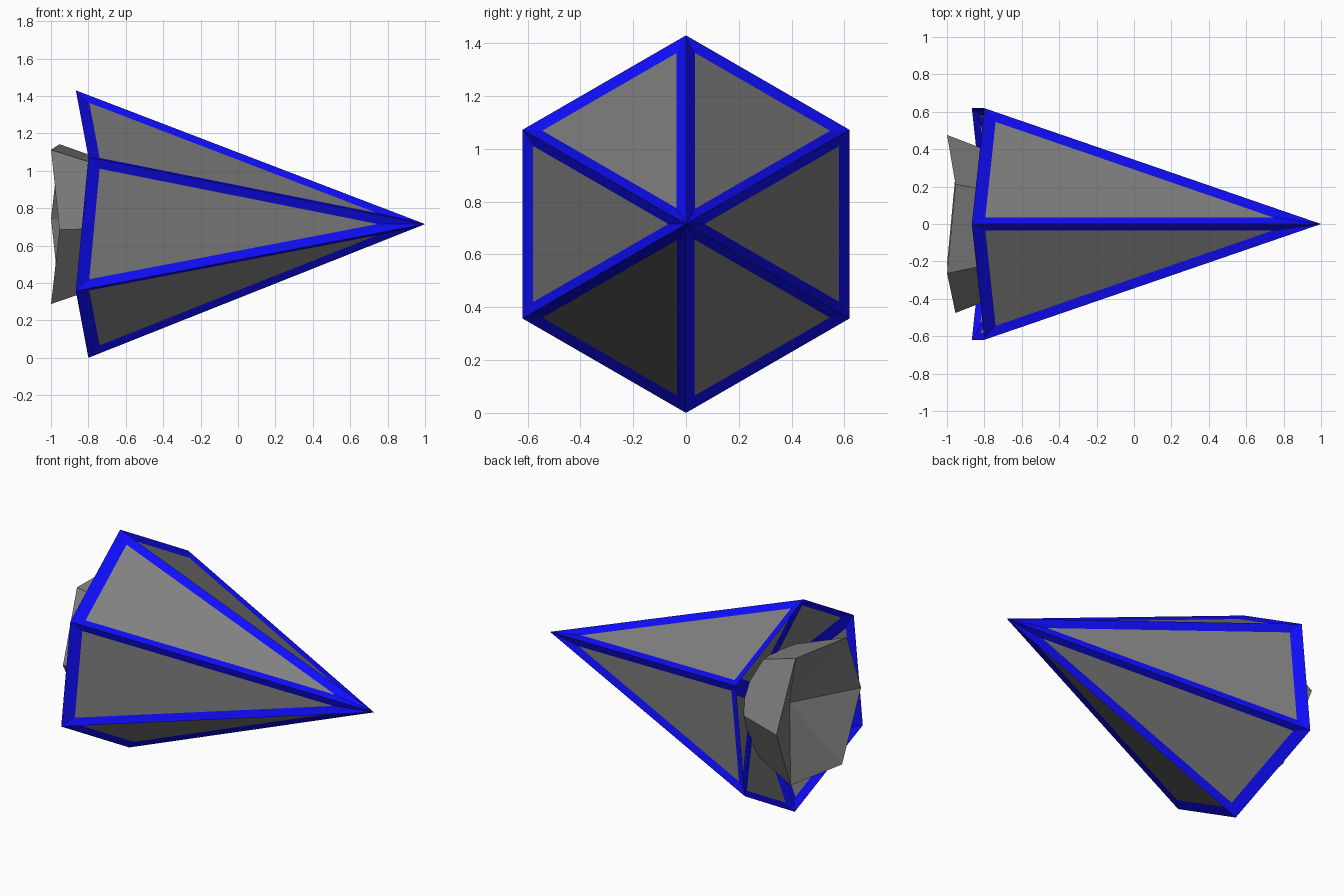
import bpy, bmesh
from math import radians, cos, sin
from mathutils import Vector

if "Cube" in bpy.data.objects:
    bpy.data.objects.remove(bpy.data.objects["Cube"])

CZ = 0.715          # height of the long axis
RECESS = 0.017      # panels sit slightly below the frame edges


def crystal_faces(tip, size, turn):
    """Triangles (hub, a, b) of a six-sided spike with zigzag rim and sunken rear."""
    apex = Vector((tip, 0, CZ))
    pit = Vector((tip - 1.51 * size, 0, CZ))
    rim = []
    for i in range(6):
        a = radians(30 + 60 * i + turn)
        depth = (1.8 if i % 2 == 0 else 1.867) * size
        r = 0.715 * size
        rim.append(Vector((tip - depth, r * cos(a), CZ + r * sin(a))))
    tris = []
    for i in range(6):
        a, b = rim[i], rim[(i + 1) % 6]
        tris += [(apex, a, b), (pit, b, a)]
    return tris


def inset(hub, a, b, rim_width):
    """Smaller, sunken copy of a triangle: wide margin at the rim, narrow at spokes."""
    n = (a - hub).cross(b - hub)
    wr = rim_width * (b - a).length / n.length
    ws = 0.048 * (a - hub).length / n.length
    drop = n.normalized() * RECESS
    return (hub * (1 - 2 * ws) + (a + b) * ws - drop,
            a * (1 - wr - ws) + hub * wr + b * ws - drop,
            b * (1 - wr - ws) + hub * wr + a * ws - drop)


def make(name, polys, mat):
    bm = bmesh.new()
    for p in polys:
        bm.faces.new([bm.verts.new(v) for v in p])
    bmesh.ops.remove_doubles(bm, verts=bm.verts[:], dist=1e-5)
    mesh = bpy.data.meshes.new(name)
    bm.to_mesh(mesh)
    bm.free()
    mesh.materials.append(mat)
    ob = bpy.data.objects.new(name, mesh)
    bpy.context.collection.objects.link(ob)


def material(name, color):
    m = bpy.data.materials.new(name)
    m.diffuse_color = (*color, 1.0)
    m.use_nodes = True
    m.node_tree.nodes["Principled BSDF"].inputs["Base Color"].default_value = m.diffuse_color
    return m


blue = material("blue", (0.005, 0.004, 1.0))
grey = material("dark_grey", (0.22, 0.22, 0.22))

# Outer spike: bevelled blue frame around sunken grey panels
frame, panels = [], []
for k, tri in enumerate(crystal_faces(1.0, 1.0, 0)):
    small = inset(*tri, 0.075 if k % 2 == 0 else 0.05)
    panels.append(small)
    for j in range(3):
        m = (j + 1) % 3
        frame.append((tri[j], tri[m], small[m], small[j]))
make("edge_frame", frame, blue)
make("hull_panels", panels, grey)

# Smaller twisted spike nested in the rear
make("rear_core", crystal_faces(0.246, 0.667, 33.6), grey)
